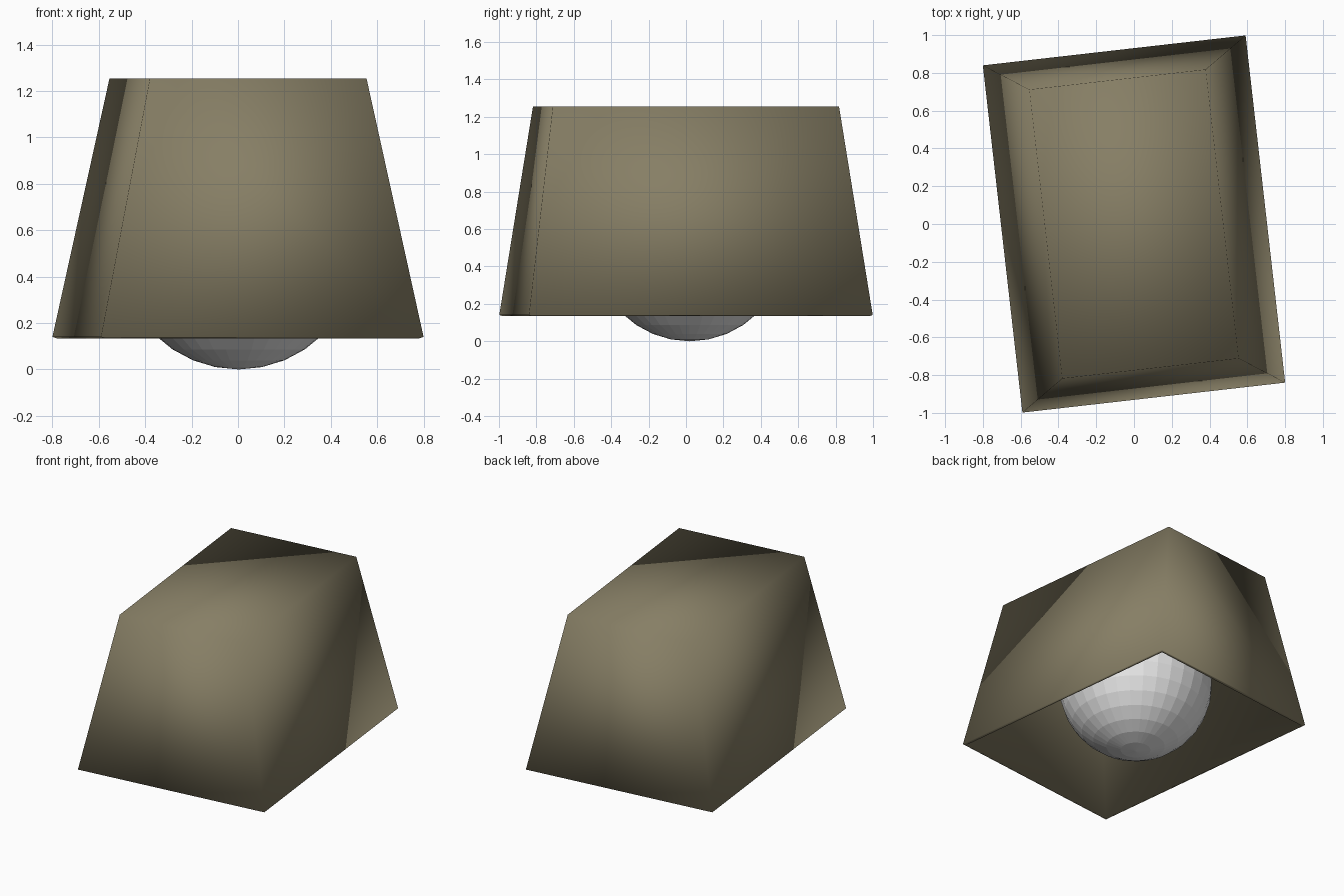
import bpy, bmesh, math
from mathutils import Matrix

if "Cube" in bpy.data.objects:
    bpy.data.objects.remove(bpy.data.objects["Cube"])


def material(name, rgb):
    m = bpy.data.materials.new(name)
    m.diffuse_color = (*rgb, 1)
    m.use_nodes = True
    m.node_tree.nodes["Principled BSDF"].inputs["Base Color"].default_value = m.diffuse_color
    return m


def add_object(name, bm, mat, smooth):
    for f in bm.faces:
        f.smooth = smooth
    me = bpy.data.meshes.new(name)
    bm.to_mesh(me)
    bm.free()
    me.materials.append(mat)
    ob = bpy.data.objects.new(name, me)
    bpy.context.collection.objects.link(ob)
    return ob


olive = material("olive beige", (0.24, 0.21, 0.13))
white = material("light grey", (0.8, 0.8, 0.8))

# Tapered rectangular shade, closed on top and open below, fully smooth shaded
BOTTOM = (0.70, 0.925, 0.14)   # half width, half depth, height
TOP = (0.47, 0.77, 1.255)
bm = bmesh.new()
bmesh.ops.create_cube(bm, size=2)
floor = [f for f in bm.faces if f.normal.z < -0.5]
bmesh.ops.delete(bm, geom=floor, context='FACES_ONLY')
for v in bm.verts:
    hx, hy, z = TOP if v.co.z > 0 else BOTTOM
    v.co = (v.co.x * hx, v.co.y * hy, z)
bmesh.ops.rotate(bm, verts=bm.verts, cent=(0, 0, 0),
                 matrix=Matrix.Rotation(math.radians(6.5), 3, 'Z'))
shade = add_object("shade", bm, olive, True)
wall = shade.modifiers.new("wall", 'SOLIDIFY')
wall.thickness = 0.025
wall.offset = -1

# Faceted round bulb hanging inside
R = 0.515
bm = bmesh.new()
bmesh.ops.create_uvsphere(bm, u_segments=32, v_segments=16, radius=R,
                          matrix=Matrix.Translation((0.003, 0.02, R)))
add_object("bulb", bm, white, False)
